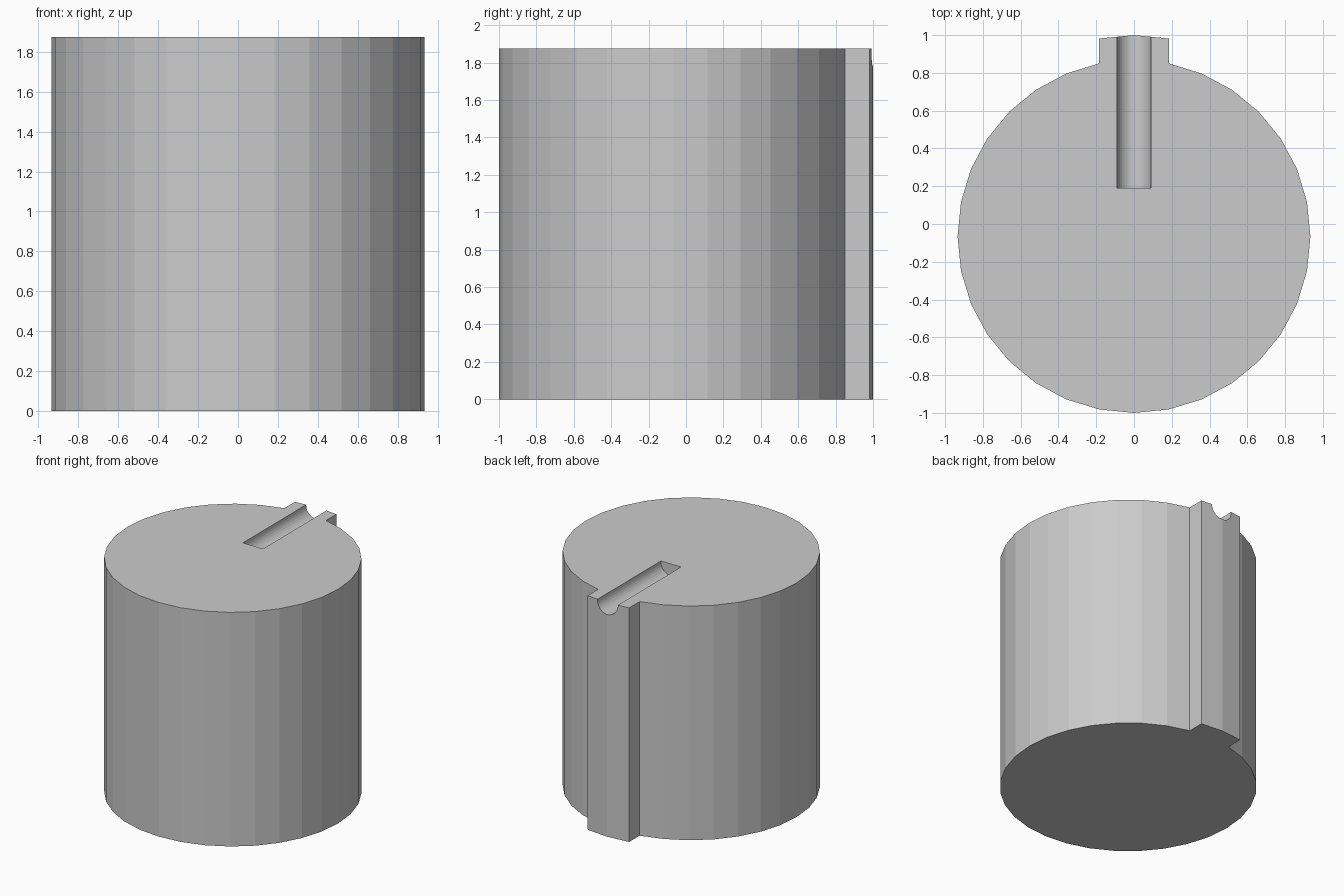
import bpy, bmesh
from math import sin, cos, tan, radians, pi
from mathutils import Matrix

if "Cube" in bpy.data.objects:
    bpy.data.objects.remove(bpy.data.objects["Cube"])

R, CY, H = 0.934, -0.066, 1.875   # body radius, centre y, height
KEY_W = 0.184                     # half width of the key rib
GROOVE_R, GROOVE_END = 0.09, 0.19


def make_object(name, bm):
    bmesh.ops.recalc_face_normals(bm, faces=bm.faces)
    mesh = bpy.data.meshes.new(name)
    bm.to_mesh(mesh)
    bm.free()
    obj = bpy.data.objects.new(name, mesh)
    bpy.context.collection.objects.link(obj)
    return obj


# Keyed body: 32-sided round profile with a rib at the back, extruded upward
step = 2 * pi / 32
profile = [(R * cos(pi / 2 + i * step), CY + R * sin(pi / 2 + i * step))
           for i in range(2, 31)]
root_y = CY + R * cos(step)
tip_y = 1 - KEY_W * tan(step / 2)
profile += [(KEY_W, root_y), (KEY_W, tip_y), (0, 1),
            (-KEY_W, tip_y), (-KEY_W, root_y)]
bm = bmesh.new()
base = bm.faces.new([bm.verts.new((x, y, 0)) for x, y in profile])
top = bmesh.ops.extrude_face_region(bm, geom=[base], use_keep_orig=True)
bmesh.ops.translate(bm, vec=(0, 0, H),
                    verts=[v for v in top["geom"] if isinstance(v, bmesh.types.BMVert)])
body = make_object("keyed_body", bm)

# Round pointer groove cut into the top, open at the rib
length = 1.2 - GROOVE_END
bm = bmesh.new()
bmesh.ops.create_cone(bm, cap_ends=True, segments=32, radius1=GROOVE_R,
                      radius2=GROOVE_R, depth=length,
                      matrix=Matrix.Translation((0, GROOVE_END + length / 2, H - 0.006))
                      @ Matrix.Rotation(radians(90), 4, 'X'))
cutter = make_object("groove_cutter", bm)
cutter.hide_render = True
cutter.hide_set(True)

cut = body.modifiers.new("groove", 'BOOLEAN')
cut.operation = 'DIFFERENCE'
cut.solver = 'EXACT'
cut.object = cutter
